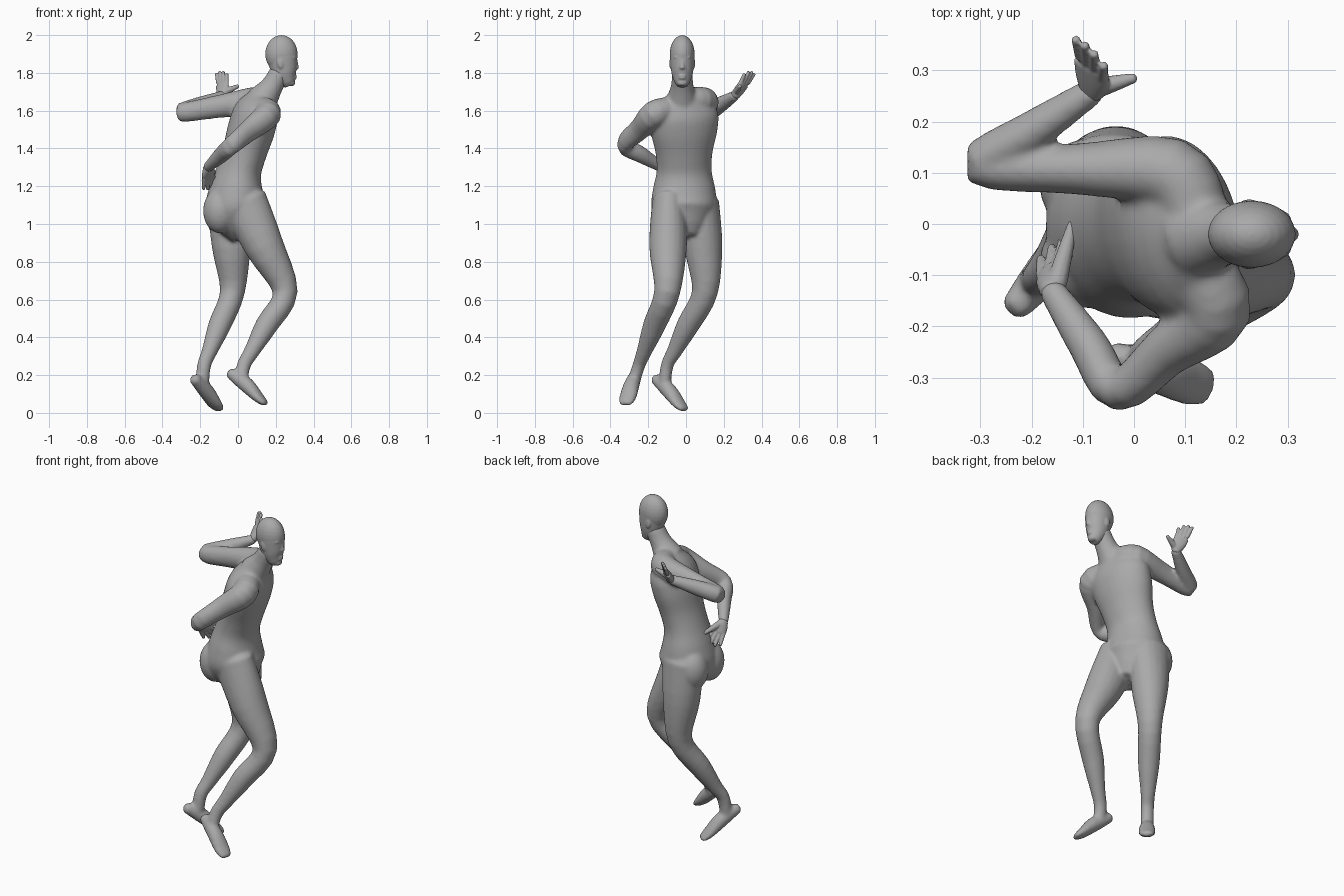
import bpy, bmesh, math
from mathutils import Vector, Matrix

default_cube = bpy.data.objects.get("Cube")
if default_cube:
    bpy.data.objects.remove(default_cube, do_unlink=True)

grey = bpy.data.materials.new("matte_grey")
grey.use_nodes = True
shader = grey.node_tree.nodes["Principled BSDF"]
grey.diffuse_color = (.4, .4, .4, 1)
shader.inputs["Base Color"].default_value = grey.diffuse_color
shader.inputs["Roughness"].default_value = .8

UP = Vector((0, 0, 1))
LEFTWARD = Vector((0, 1, 0))
HEAD_Y = -.02


def smooth_path(values, steps=4):
    """Catmull-Rom curve through a list of numbers or vectors."""
    padded = [values[0], *values, values[-1]]
    result = []
    for before, start, end, after in zip(padded, padded[1:], padded[2:], padded[3:]):
        for step in range(steps):
            t = step / steps
            leave, arrive = (end - before) / 2, (after - start) / 2
            ease = t * t * (3 - 2 * t)
            result.append(start * (1 - ease) + end * ease
                          + leave * t * (1 - t) ** 2 - arrive * t * t * (1 - t))
    return result + [values[-1]]


def loft(bm, points, widths, depths=None, side=LEFTWARD, sides=20):
    """Closed tube of ellipses set square to a curved path, with rounded ends."""
    centres = smooth_path([Vector(point) for point in points])
    widths = smooth_path(widths)
    depths = smooth_path(depths) if depths else widths
    behind = [centres[0], *centres[:-1]]
    ahead = [*centres[1:], centres[-1]]
    tangents = [(b - a).normalized() for a, b in zip(behind, ahead)]
    rings = list(zip(centres, tangents, widths, depths))

    def cap(ring, direction):
        centre, tangent, width, depth = ring
        offset = tangent * direction * min(width, depth) / 2
        return centre + offset, tangent, width * .65, depth * .65

    rings = [cap(rings[0], -1), *rings, cap(rings[-1], 1)]
    loops = []
    for centre, tangent, width, depth in rings:
        across = (side - tangent * side.dot(tangent)).normalized()
        through = tangent.cross(across)
        loop = []
        for corner in range(sides):
            angle = math.tau * corner / sides
            spot = centre + across * width * math.cos(angle) + through * depth * math.sin(angle)
            loop.append(bm.verts.new(spot))
        loops.append(loop)
    for lower, upper in zip(loops, loops[1:]):
        for k in range(sides):
            n = (k + 1) % sides
            bm.faces.new((lower[k], lower[n], upper[n], upper[k]))
    bm.faces.new(loops[0][::-1])
    bm.faces.new(loops[-1])


def ball(bm, centre, size):
    placing = Matrix.Translation(centre) @ Matrix.Diagonal((*size, 1))
    bmesh.ops.create_uvsphere(bm, u_segments=24, v_segments=14, radius=1, matrix=placing)


def finish(bm, name, voxel, softness):
    """Fuse the overlapping shapes into one smooth skin."""
    bmesh.ops.recalc_face_normals(bm, faces=bm.faces)
    mesh = bpy.data.meshes.new(name)
    bm.to_mesh(mesh)
    bm.free()
    mesh.materials.append(grey)
    part = bpy.data.objects.new(name, mesh)
    bpy.context.scene.collection.objects.link(part)
    fuse = part.modifiers.new("fuse", 'REMESH')
    fuse.mode = 'VOXEL'
    fuse.voxel_size = voxel
    fuse.use_smooth_shade = True
    soften = part.modifiers.new("soften", 'SMOOTH')
    soften.factor = .5
    soften.iterations = softness


def leg(bm, hip, knee, ankle, heel, toe):
    """Thigh, calf and pointed foot; both legs share their thicknesses."""
    hip, knee, ankle, heel, toe = map(Vector, (hip, knee, ankle, heel, toe))
    thigh, calf = hip.lerp(knee, .5), knee.lerp(ankle, .45)
    shin, arch = knee.lerp(ankle, .8), heel.lerp(toe, .3)
    loft(bm, [hip, thigh, knee, calf, shin, ankle, arch],
         [.09, .1, .069, .06, .041, .034, .034], [.125, .104, .066, .06, .042, .037, .037])
    instep, ball_of_foot = heel.lerp(toe, .45) + UP * .012, heel.lerp(toe, .8)
    loft(bm, [heel, instep, ball_of_foot, toe], [.03, .042, .047, .036],
         [.03, .041, .028, .016], side=UP.cross(toe - heel).normalized())


def arm(bm, collar, shoulder, elbow, wrist):
    """Shoulder to wrist; both arms share their thicknesses."""
    collar, shoulder, elbow, wrist = map(Vector, (collar, shoulder, elbow, wrist))
    biceps, forearm = shoulder.lerp(elbow, .5), elbow.lerp(wrist, .45)
    loft(bm, [collar, shoulder, biceps, elbow, forearm, wrist],
         [.065, .073, .06, .05, .044, .027], [.065, .07, .05, .042, .04, .027], side=UP)


def hand(name, wrist, knuckles, tips, across, thumb):
    """Palm, four fingers and a thumb; across runs from index to little finger."""
    bm = bmesh.new()
    wrist, knuckles, tips, across, thumb = map(Vector, (wrist, knuckles, tips, across, thumb))
    across.normalize()
    palm = wrist.lerp(knuckles, .5)
    loft(bm, [wrist, palm, knuckles], [.026, .038, .041], [.024, .02, .014], side=across)
    for place, reach in zip((-1.5, -.5, .5, 1.5), (.9, 1.05, 1, .8)):
        base = knuckles + across * place * .02
        tip = knuckles.lerp(tips, reach) + across * place * .026
        loft(bm, [base, tip], [.012, .009], side=across, sides=10)
    root = wrist.lerp(palm, .6) - across * .012
    loft(bm, [root, root.lerp(thumb, .5), thumb], [.021, .016, .01], side=UP, sides=10)
    finish(bm, name, .004, 2)


# Torso from crotch to collar, turned slightly at the shoulders
body = bmesh.new()
spine = [(.02, .98), (-.01, 1.08), (-.01, 1.18), (.005, 1.28), (.035, 1.38),
         (.07, 1.5), (.1, 1.6), (.14, 1.69)]
loft(body, [(x, -.01, z) for x, z in spine],
     [.12, .172, .167, .147, .153, .18, .175, .08],
     [.11, .16, .142, .118, .115, .122, .112, .06], side=Vector((-.2, 1, .1)), sides=32)
for y in (-.075, .075):
    ball(body, (-.095, y, 1.07), (.09, .09, .12))

# Neck
loft(body, [(.13, HEAD_Y, 1.66), (.18, HEAD_Y, 1.73), (.22, HEAD_Y, 1.8)], [.085, .06, .055])

# Right leg bent forward, left leg trailing
leg(body, hip=(.03, -.09, 1.12), knee=(.25, -.1, .64), ankle=(.03, -.25, .25),
    heel=(-.04, -.26, .21), toe=(.145, -.32, .05))
leg(body, hip=(-.04, .085, 1.12), knee=(-.03, .1, .64), ankle=(-.18, -.1, .25),
    heel=(-.23, -.16, .18), toe=(-.1, -.01, .02))

# Right arm folded behind the back, left arm drawn back and raised
arm(body, collar=(.12, -.08, 1.61), shoulder=(.16, -.17, 1.58),
    elbow=(-.03, -.325, 1.42), wrist=(-.16, -.13, 1.3))
arm(body, collar=(.12, .02, 1.66), shoulder=(.07, .1, 1.65),
    elbow=(-.3, .115, 1.59), wrist=(-.08, .26, 1.68))
finish(body, "body", .009, 8)

# Cranium and jaw
head = bmesh.new()
ball(head, (.23, HEAD_Y, 1.9), (.086, .066, .1))
loft(head, [(.235, HEAD_Y, 1.88), (.246, HEAD_Y, 1.8), (.265, HEAD_Y, 1.75)],
     [.065, .057, .04], [.08, .066, .04], sides=28)

# Nose, lips and chin
loft(head, [(.306, HEAD_Y, 1.87), (.313, HEAD_Y, 1.825)], [.008, .014], [.008, .01])
for z in (1.773, 1.785):
    ball(head, (.301, HEAD_Y, z), (.01, .02, .007))
ball(head, (.282, HEAD_Y, 1.747), (.021, .028, .018))

# Brows, eyes and ears
for flank in (-1, 1):
    eye_y = HEAD_Y + flank * .026
    ball(head, (.294, eye_y, 1.883), (.014, .02, .007))
    ball(head, (.292, eye_y, 1.863), (.012, .013, .006))
    ball(head, (.225, HEAD_Y + flank * .063, 1.85), (.016, .005, .027))
finish(head, "head", .005, 4)

# Hands: the left one open and raised, the right one resting on the lower back
hand("left_hand", wrist=(-.08, .26, 1.68), knuckles=(-.083, .307, 1.742),
     tips=(-.087, .34, 1.803), across=(-.7, .7, .1), thumb=(0, .285, 1.73))
hand("right_hand", wrist=(-.16, -.13, 1.3), knuckles=(-.157, -.085, 1.25),
     tips=(-.15, -.04, 1.19), across=(-.75, -.45, -.4), thumb=(-.12, 0, 1.265))
